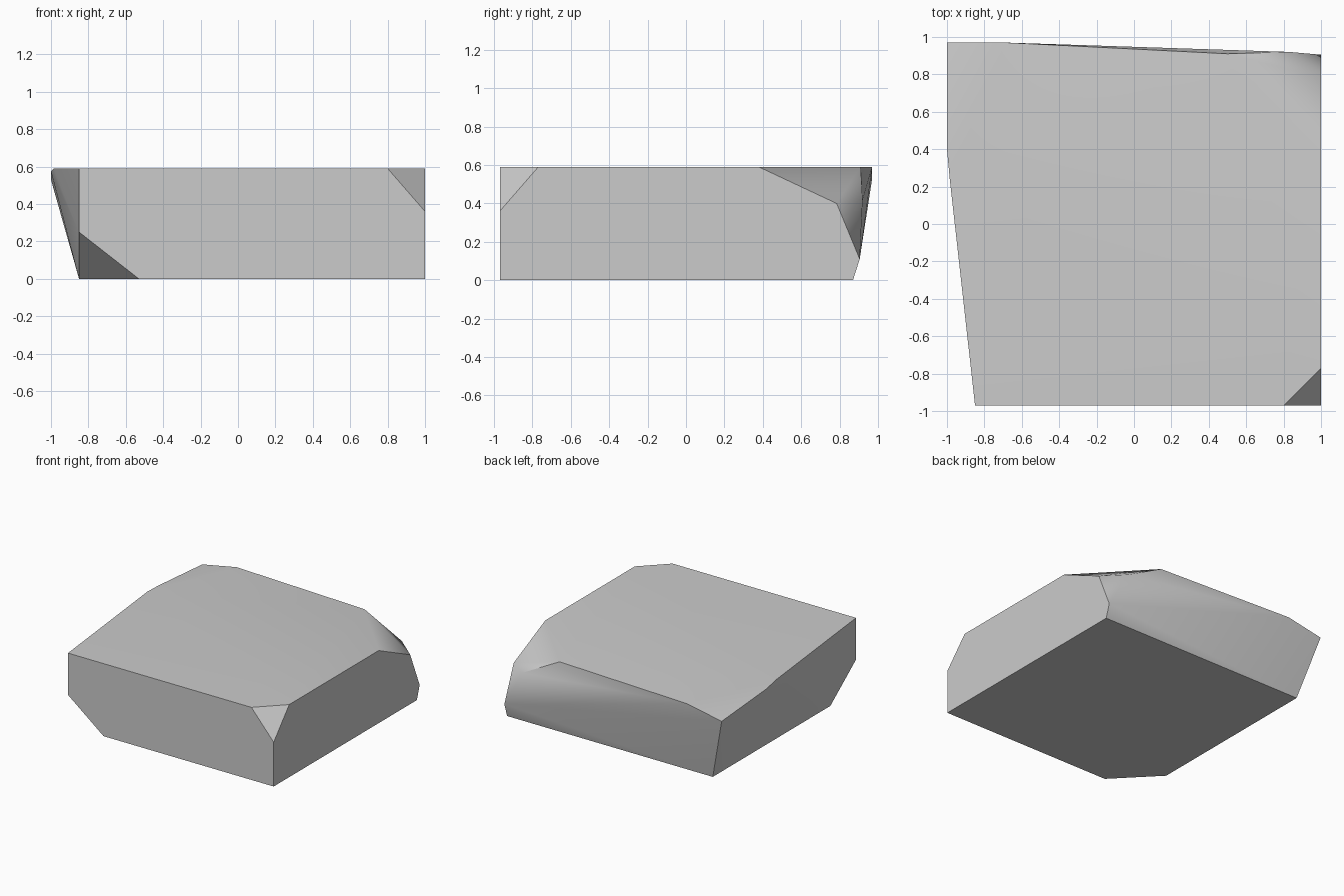
import bpy
import bmesh
from math import radians

if "Cube" in bpy.data.objects:
    bpy.data.objects.remove(bpy.data.objects["Cube"], do_unlink=True)

# Single stone colour
grey = bpy.data.materials.new("stone_grey")
grey.use_nodes = True
colour = (0.6, 0.6, 0.6, 1)
grey.diffuse_color = colour
grey.node_tree.nodes["Principled BSDF"].inputs["Base Color"].default_value = colour

TOP, FRONT, BACK, LEFT = 0.59, -0.97, 0.97, -0.85

# Corner points of each worn area; the slab is the hull around them
corners = [
    # front top chip
    (1, FRONT, 0.36), (1, -0.77, TOP), (0.8, FRONT, TOP),
    # front bottom chip
    (LEFT, FRONT, 0.25), (-0.53, FRONT, 0), (LEFT, -0.64, 0),
    # plain bottom and front corners
    (1, FRONT, 0), (1, 0.87, 0), (LEFT, 0.87, 0), (LEFT, FRONT, TOP),
    # bulging back corner
    (-0.985, 0.24, TOP), (-1, 0.4, 0.574), (-1, BACK, 0.53), (-0.69, BACK, TOP),
    # two chips on the other back corner
    (1, 0.38, TOP), (0.5, 0.91, TOP), (0.83, 0.92, 0.415),
    (1, 0.785, 0.4), (1, 0.905, 0.11),
]

bm = bmesh.new()
for point in corners:
    bm.verts.new(point)
bmesh.ops.convex_hull(bm, input=bm.verts[:])
bmesh.ops.dissolve_limit(bm, angle_limit=radians(1), verts=bm.verts[:], edges=bm.edges[:])
bmesh.ops.recalc_face_normals(bm, faces=bm.faces[:])
mesh = bpy.data.meshes.new("stone_slab")
bm.to_mesh(mesh)
bm.free()
mesh.materials.append(grey)

slab = bpy.data.objects.new("stone_slab", mesh)
bpy.context.collection.objects.link(slab)
bpy.ops.object.select_all(action="DESELECT")
slab.select_set(True)
bpy.context.view_layer.objects.active = slab
bpy.ops.object.shade_smooth_by_angle(angle=radians(37))

# Blend the lower back chip softly into the back side
for edge in mesh.edges:
    a, b = (mesh.vertices[i].co for i in edge.vertices)
    middle = (a + b) / 2
    if middle.y > 0.9 and 0.2 < middle.z < 0.4 and 0.9 < middle.x < 0.95:
        edge.use_edge_sharp = False
